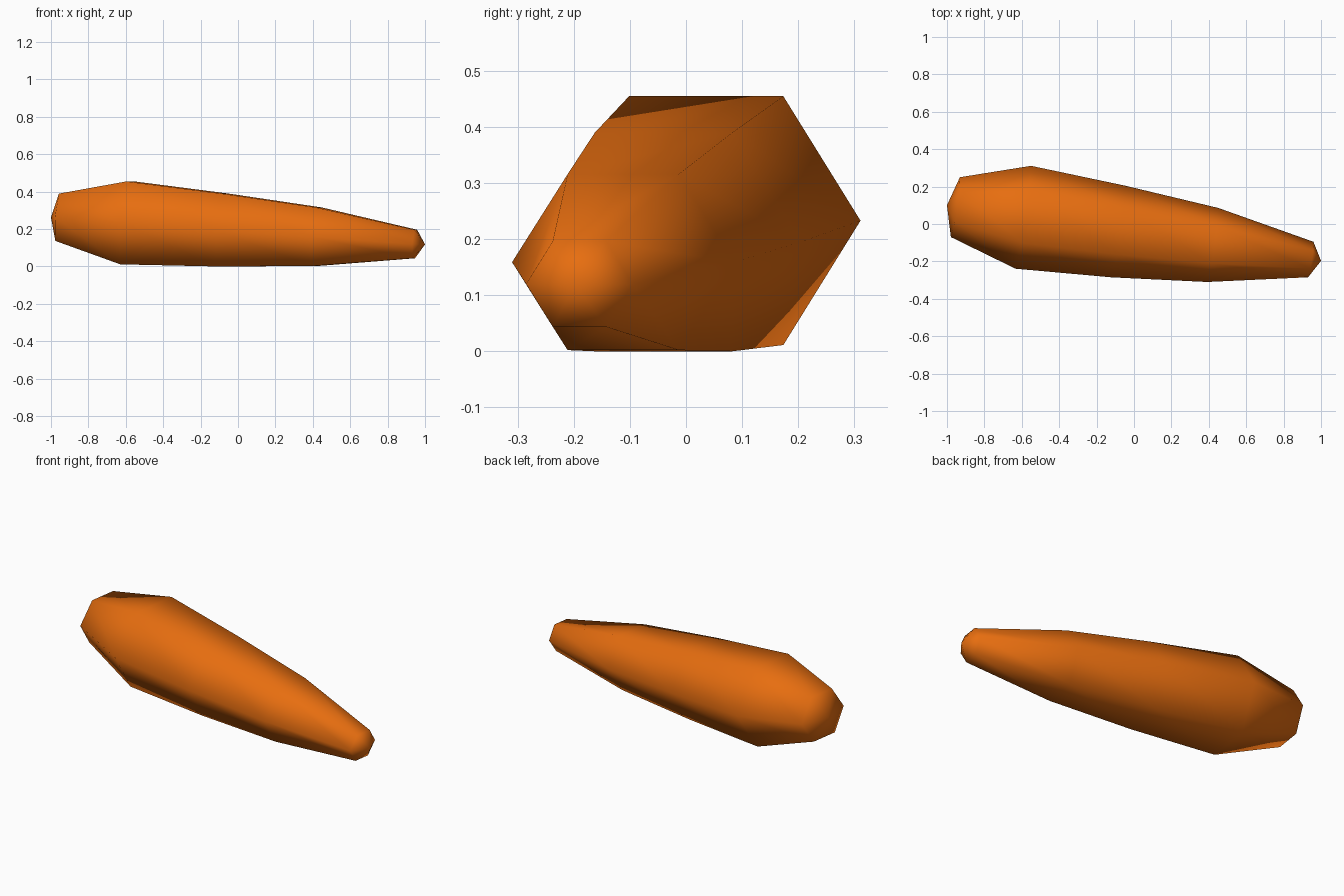
import bpy, math
from mathutils import Vector

cube = bpy.data.objects.get("Cube")
if cube:
    bpy.data.objects.remove(cube, do_unlink=True)

# Orange skin
skin = bpy.data.materials.new("orange_skin")
skin.use_nodes = True
colour = (0.80, 0.155, 0.005, 1)
skin.diffuse_color = colour
skin.node_tree.nodes["Principled BSDF"].inputs["Base Color"].default_value = colour

SIDES = 6
# Hexagonal rings along the tilted root: centre and radii across and up
rings = [
    ((-0.955, 0.090, 0.263), 0.160, 0.146),
    ((-0.592, 0.036, 0.233), 0.275, 0.256),
    ((-0.085, -0.040, 0.195), 0.245, 0.225),
    ((0.420, -0.112, 0.159), 0.198, 0.181),
    ((0.945, -0.190, 0.120), 0.095, 0.088),
]
crown_point = (-1.0, 0.100, 0.263)
tip_point = (1.0, -0.197, 0.118)
slope = Vector((0, 0.15, 0.075))   # leans each ring square to the axis

verts, faces = [], []
for centre, across, up in rings:
    for i in range(SIDES):
        a = math.tau * i / SIDES
        offset = Vector((0, across * math.cos(a), up * math.sin(a)))
        offset.x = offset.dot(slope)
        verts.append(Vector(centre) + offset)
crown, tip = len(verts), len(verts) + 1
verts += [crown_point, tip_point]

# Side walls, then the pointed caps
last = (len(rings) - 1) * SIDES
for i in range(SIDES):
    j = (i + 1) % SIDES
    for base in range(0, last, SIDES):
        faces.append((base + i, base + SIDES + i, base + SIDES + j, base + j))
    faces.append((crown, i, j))
    faces.append((tip, last + j, last + i))

mesh = bpy.data.meshes.new("root_body")
mesh.from_pydata(verts, [], faces)
# Walls and caps share one outward winding
import bmesh
bm = bmesh.new()
bm.from_mesh(mesh)
bmesh.ops.recalc_face_normals(bm, faces=bm.faces)
for face in bm.faces:
    face.smooth = True
bm.to_mesh(mesh)
bm.free()
mesh.materials.append(skin)
root_body = bpy.data.objects.new("root_body", mesh)
bpy.context.collection.objects.link(root_body)
